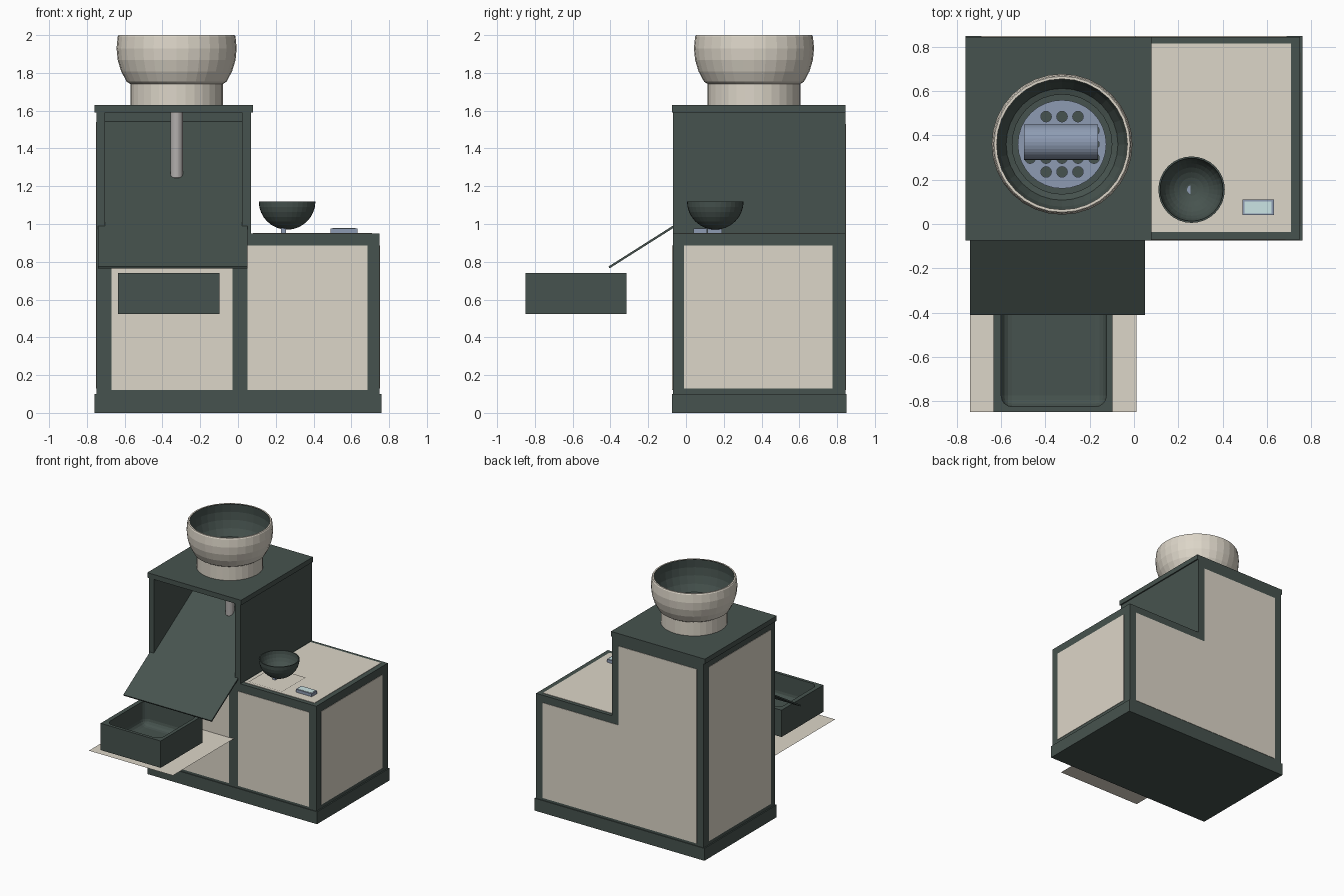
import bpy, bmesh, math
from mathutils import Matrix

if "Cube" in bpy.data.objects:
    bpy.data.objects.remove(bpy.data.objects["Cube"])


def material(name, rgb):
    m = bpy.data.materials.new(name)
    m.diffuse_color = (*rgb, 1)
    m.use_nodes = True
    m.node_tree.nodes["Principled BSDF"].inputs["Base Color"].default_value = m.diffuse_color
    return m


GREEN = material("dark_green", (0.062, 0.086, 0.077))
CREAM = material("cream", (0.72, 0.67, 0.58))
BLUE = material("steel_blue", (0.27, 0.33, 0.45))
GREY = material("pipe_grey", (0.45, 0.43, 0.42))
SCREEN = material("screen", (0.6, 0.78, 0.78))


def finish(name, bm, mats):
    me = bpy.data.meshes.new(name)
    bm.to_mesh(me)
    bm.free()
    for m in mats:
        me.materials.append(m)
    ob = bpy.data.objects.new(name, me)
    bpy.context.collection.objects.link(ob)
    return ob


def box(name, x0, x1, y0, y1, z0, z1, mat, bevel=0, seg=4):
    bm = bmesh.new()
    bmesh.ops.create_cube(bm, size=1)
    for v in bm.verts:
        v.co = ((x0 + x1) / 2 + v.co.x * (x1 - x0), (y0 + y1) / 2 + v.co.y * (y1 - y0),
                (z0 + z1) / 2 + v.co.z * (z1 - z0))
    if bevel:
        bmesh.ops.bevel(bm, geom=bm.edges[:], offset=bevel, segments=seg, affect='EDGES', profile=0.5)
    return finish(name, bm, [mat])


def prism(name, pts, axis, a, b, mat):
    """Extrude a 2D outline along x (pts are y,z) or along y (pts are x,z)."""
    put = (lambda p: (a, p[0], p[1])) if axis == 'x' else (lambda p: (p[0], a, p[1]))
    bm = bmesh.new()
    f = bm.faces.new([bm.verts.new(put(p)) for p in pts])
    new = bmesh.ops.extrude_face_region(bm, geom=[f])["geom"]
    d = (b - a, 0, 0) if axis == 'x' else (0, b - a, 0)
    bmesh.ops.translate(bm, verts=[g for g in new if isinstance(g, bmesh.types.BMVert)], vec=d)
    bmesh.ops.recalc_face_normals(bm, faces=bm.faces)
    return finish(name, bm, [mat])


def lathe(name, prof, cx, cy, mats, split=999, n=32):
    """Revolve (r, z) points; bands from index 'split' on use the second material."""
    bm = bmesh.new()
    rings = []
    for r, z in prof:
        if r < 1e-5:
            rings.append([bm.verts.new((cx, cy, z))] * n)
        else:
            rings.append([bm.verts.new((cx + r * math.cos(2 * math.pi * i / n),
                                        cy + r * math.sin(2 * math.pi * i / n), z)) for i in range(n)])
    for k in range(len(rings) - 1):
        for i in range(n):
            j = (i + 1) % n
            q = list(dict.fromkeys([rings[k][i], rings[k][j], rings[k + 1][j], rings[k + 1][i]]))
            bm.faces.new(q).material_index = 1 if k >= split else 0
    bmesh.ops.recalc_face_normals(bm, faces=bm.faces)
    return finish(name, bm, mats)


def cut(ob, cutter):
    m = ob.modifiers.new("cut", 'BOOLEAN')
    m.operation, m.object, m.solver = 'DIFFERENCE', cutter, 'EXACT'
    bpy.context.view_layer.objects.active = ob
    bpy.ops.object.modifier_apply(modifier=m.name)
    bpy.data.objects.remove(cutter)


# cabinet: plinth, lower body, hollow tower with lid
box("plinth", -0.76, 0.76, -0.075, 0.85, 0, 0.1, GREEN)
box("lower_body", -0.75, 0.75, -0.07, 0.845, 0.1, 0.95, GREEN)
box("tower_left_wall", -0.75, -0.705, -0.07, 0.845, 0.95, 1.59, GREEN)
box("tower_right_wall", 0.02, 0.07, -0.07, 0.845, 0.95, 1.59, GREEN)
box("tower_back_wall", -0.705, 0.02, 0.8, 0.845, 0.95, 1.59, GREEN)
box("tower_lid", -0.76, 0.08, -0.075, 0.845, 1.59, 1.63, GREEN)

# cream infill panels, a hair proud of the frame
E = 0.003
box("front_left_panel", -0.67, -0.03, -0.07 - E, -0.06, 0.12, 0.885, CREAM)
box("front_right_panel", 0.05, 0.685, -0.07 - E, -0.06, 0.12, 0.885, CREAM)
box("right_panel", 0.74, 0.75 + E, -0.01, 0.775, 0.13, 0.885, CREAM)
box("left_panel", -0.75 - E, -0.74, -0.01, 0.78, 0.13, 1.54, CREAM)
box("counter_panel", 0.08, 0.71, -0.035, 0.815, 0.94, 0.95 + E, CREAM)
prism("back_panel", [(-0.69, 0.12), (0.69, 0.12), (0.69, 0.89), (0.01, 0.89), (0.01, 1.53), (-0.69, 1.53)],
      'y', 0.835, 0.845 + E, CREAM)

# sloping chute through the tower
prism("chute", [(-0.41, 0.775), (0.82, 1.555), (0.82, 1.54), (-0.405, 0.765)], 'x', -0.74, 0.05, GREEN)

# outlet pipe under the hopper
HX, HY = -0.325, 0.36
lathe("outlet_pipe", [(0, 1.235), (0.025, 1.236), (0.033, 1.245), (0.033, 1.6), (0, 1.6)], HX, HY, [GREY], n=24)

# hopper: neck and truncated sphere bowl, green inside
lathe("hopper_neck", [(0.245, 1.63), (0.245, 1.745), (0.225, 1.745), (0.225, 1.63)], HX, HY, [CREAM, GREEN], 2)
R, C = 0.318, 1.93
angles = [math.radians(a) for a in (-37.5, -33.75, -22.5, -11.25, 0, 11.25)]
outer = [(R * math.cos(a), C + R * math.sin(a)) for a in angles]
outer[0] = (0.243, 1.74)
outer.append((0.307, 2.0))
inner = [(r - 0.012, z) for r, z in reversed(outer)]
inner[-1] = (0.225, 1.745)
lathe("hopper_bowl", outer + inner, HX, HY, [CREAM, GREEN], len(outer))

# perforated disc and roller in the hopper
disc = lathe("sieve_disc", [(0, 1.638), (0.2, 1.638), (0.2, 1.655), (0, 1.655)], HX, HY, [BLUE])
bm = bmesh.new()
for row, count in ((-2, 3), (-1, 5), (0, 5), (1, 5), (2, 3)):
    for i in range(count):
        bmesh.ops.create_cone(bm, cap_ends=True, segments=16, radius1=0.024, radius2=0.024, depth=0.1,
                              matrix=Matrix.Translation((HX + (i - (count - 1) / 2) * 0.072,
                                                         HY + row * 0.0625, 1.645)))
cut(disc, finish("hole_cutter", bm, [BLUE]))
bm = bmesh.new()
bmesh.ops.create_cone(bm, cap_ends=True, segments=32, radius1=0.08, radius2=0.08, depth=0.335,
                      matrix=Matrix.Translation((HX - 0.005, HY + 0.01, 1.735)) @ Matrix.Rotation(math.pi / 2, 4, 'Y'))
finish("roller", bm, [BLUE])

# collecting tray with rounded cavity
tray = box("tray", -0.635, -0.097, -0.85, -0.315, 0.523, 0.74, GREEN)
cut(tray, box("tray_cutter", -0.6, -0.125, -0.825, -0.34, 0.55, 0.9, GREEN, 0.05))


# zero-thickness sheets under tray and bowl
def sheet(name, x0, x1, y0, y1, z):
    bm = bmesh.new()
    bm.faces.new([bm.verts.new(p) for p in ((x0, y0, z), (x1, y0, z), (x1, y1, z), (x0, y1, z))])
    finish(name, bm, [CREAM])


sheet("tray_sheet", -0.74, 0.012, -0.85, -0.07, 0.49)
sheet("weighing_sheet", 0.11, 0.41, -0.02, 0.28, 0.958)

# hemispherical weighing bowl on a small foot
steps = [math.radians(90 * i / 8) for i in range(9)]
shell = [(0.15 * math.sin(a), 1.12 - 0.15 * math.cos(a)) for a in steps]
hollow = [(0.142 * math.sin(a), 1.12 - 0.142 * math.cos(a)) for a in reversed(steps)]
lathe("weighing_bowl", shell + hollow, 0.26, 0.155, [GREEN])
box("bowl_foot", 0.228, 0.255, 0.115, 0.19, 0.95, 0.98, BLUE)

# display
box("display_body", 0.49, 0.632, 0.04, 0.11, 0.95, 0.977, BLUE)
box("display_screen", 0.5, 0.622, 0.048, 0.102, 0.97, 0.979, SCREEN)
